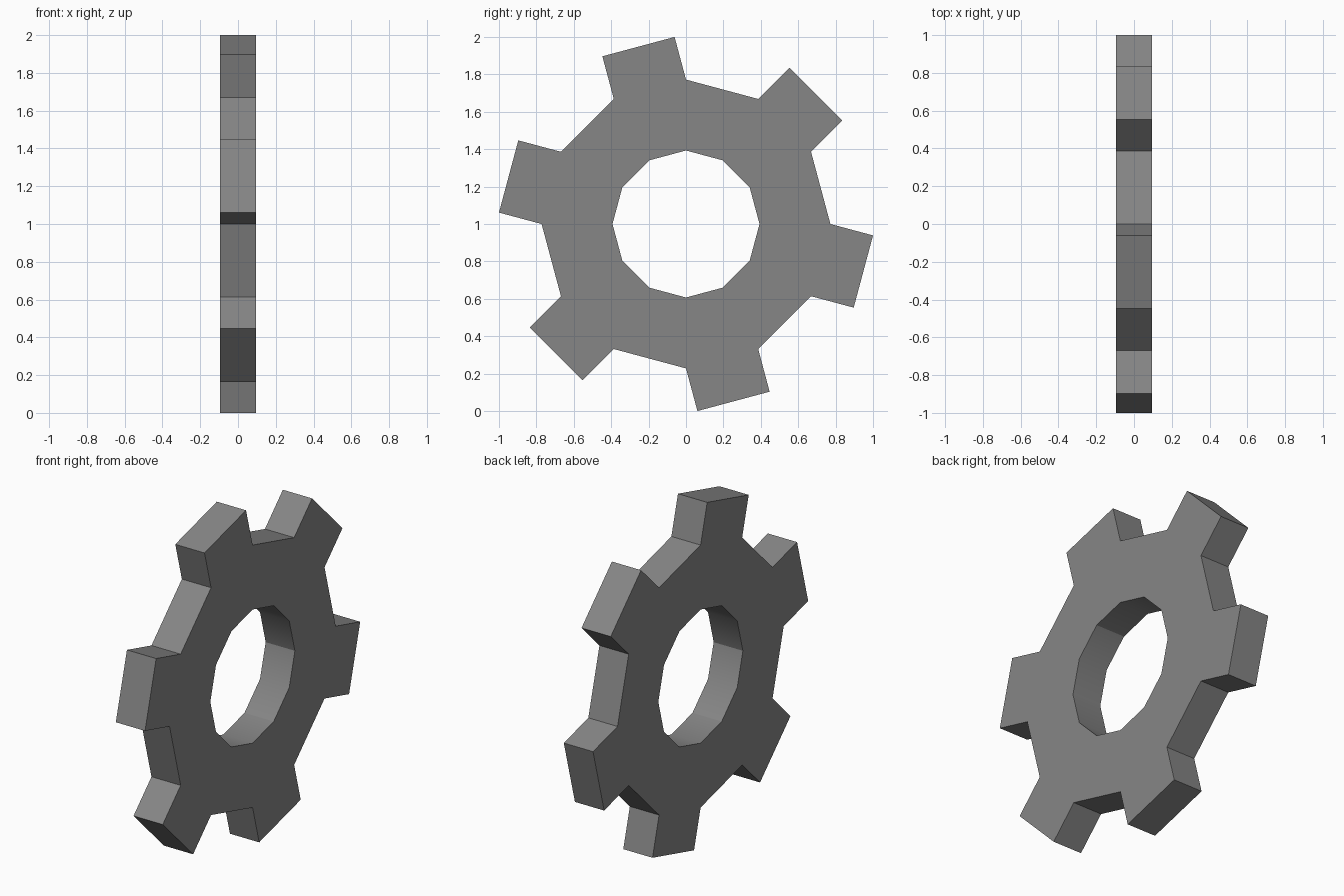
import bpy, bmesh
from math import cos, sin, radians
from mathutils import Vector

if "Cube" in bpy.data.objects:
    bpy.data.objects.remove(bpy.data.objects["Cube"])

SIDES = 12
R_OUT, R_IN = 0.772, 0.393
HALF = 0.095
TOOTH = 0.236
CENTRE_Z = 1.0

bm = bmesh.new()


def circle(radius, x):
    return [bm.verts.new((x, radius * cos(radians(30 * i)),
                          CENTRE_Z + radius * sin(radians(30 * i))))
            for i in range(SIDES)]


# Twelve-sided ring with a matching hole
out_f, out_b = circle(R_OUT, HALF), circle(R_OUT, -HALF)
in_f, in_b = circle(R_IN, HALF), circle(R_IN, -HALF)
rims = []
for i in range(SIDES):
    j = (i + 1) % SIDES
    bm.faces.new((in_f[i], out_f[i], out_f[j], in_f[j]))
    bm.faces.new((in_b[j], out_b[j], out_b[i], in_b[i]))
    bm.faces.new((in_f[j], in_b[j], in_b[i], in_f[i]))
    rims.append(bm.faces.new((out_f[i], out_b[i], out_b[j], out_f[j])))

# Teeth: every second rim face pushed straight outwards
for i in range(1, SIDES, 2):
    mid = radians(30 * i + 15)
    tip = bmesh.ops.extrude_discrete_faces(bm, faces=[rims[i]])["faces"][0]
    bmesh.ops.translate(bm, verts=tip.verts,
                        vec=Vector((0, cos(mid), sin(mid))) * TOOTH)

bmesh.ops.recalc_face_normals(bm, faces=bm.faces)
mesh = bpy.data.meshes.new("gear_wheel")
bm.to_mesh(mesh)
bm.free()

gear = bpy.data.objects.new("gear_wheel", mesh)
bpy.context.collection.objects.link(gear)

# Dark grey metal
metal = bpy.data.materials.new("dark_grey")
metal.diffuse_color = (0.24, 0.24, 0.24, 1)
metal.use_nodes = True
metal.node_tree.nodes["Principled BSDF"].inputs["Base Color"].default_value = metal.diffuse_color
mesh.materials.append(metal)

# Partly softened hole wall, crisp teeth
bpy.context.view_layer.objects.active = gear
gear.select_set(True)
bpy.ops.object.shade_smooth_by_angle(angle=radians(30))
